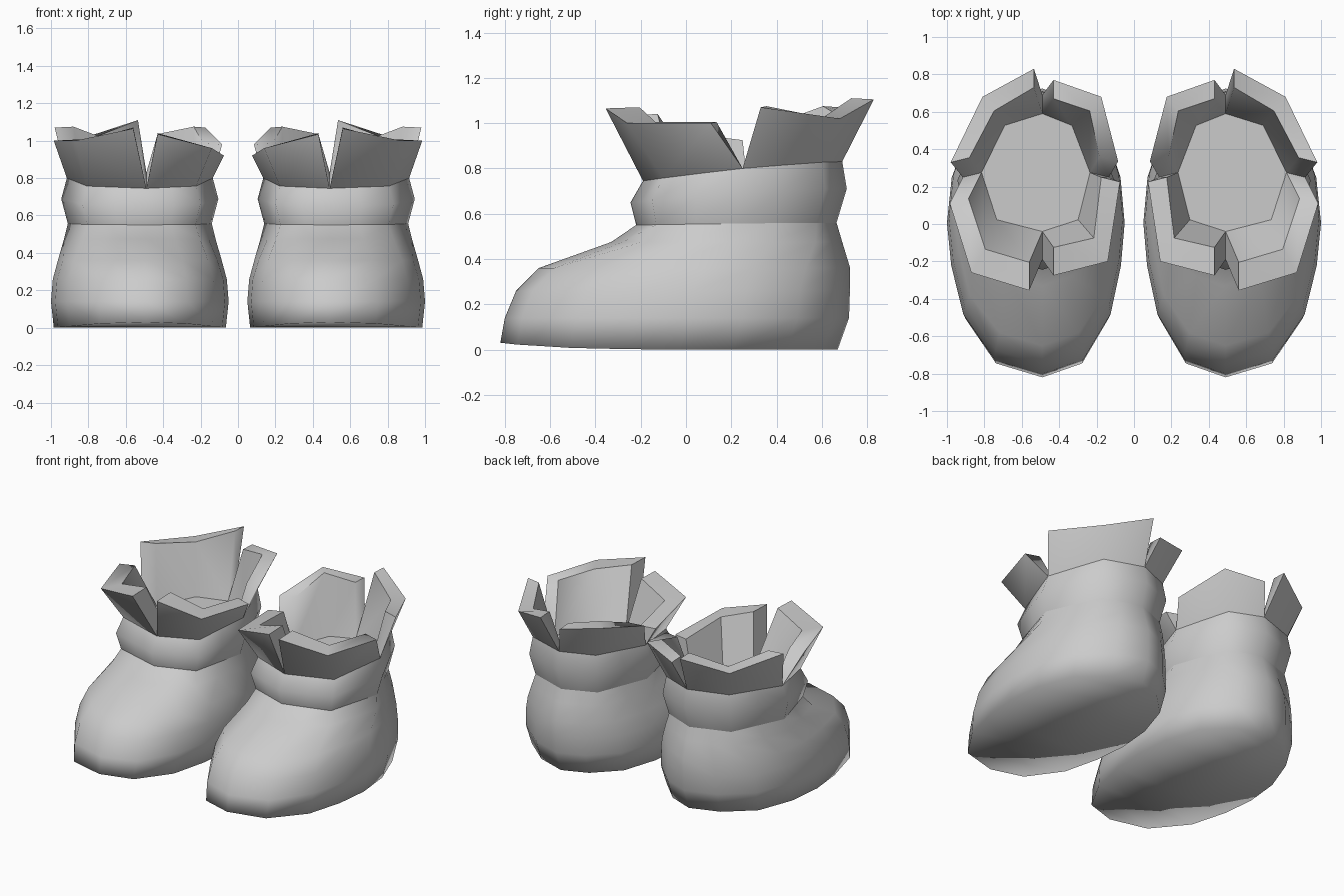
import bpy, bmesh, math
from mathutils import Vector

cube = bpy.data.objects.get("Cube")
if cube:
    bpy.data.objects.remove(cube)

grey = bpy.data.materials.new("light_grey")
grey.use_nodes = True
COLOUR = (0.6, 0.6, 0.6, 1)
grey.diffuse_color = COLOUR
grey.node_tree.nodes["Principled BSDF"].inputs["Base Color"].default_value = COLOUR

CENTRE = 0.525

# Half outlines from front to back: (fraction of half width, fraction of length)
FOOT = [(0, 0), (.5, .05), (.83, .21), (.955, .38), (1, .53),
        (.95, .69), (.77, .85), (.4, .955), (0, 1)]
CORNERS = [(0, 0), (.75, .1), (1, .5), (.62, .9), (0, 1)]
ANKLE = [CORNERS[0]]
for a, b in zip(CORNERS, CORNERS[1:]):
    ANKLE += [((a[0] + b[0]) / 2, (a[1] + b[1]) / 2), b]


def ring(front, back, half, z_front, z_back, blend=1.0, power=1.5):
    """Closed outline blended between the foot and ankle shapes."""
    half_pts = [(f[0] + (a[0] - f[0]) * blend, f[1] + (a[1] - f[1]) * blend)
                for f, a in zip(FOOT, ANKLE)]
    loop = half_pts + [(-w, t) for w, t in half_pts[-2:0:-1]]
    return [Vector((CENTRE - .035 * (1 - abs(w)) + w * half,
                    front + (back - front) * t,
                    z_back + (z_front - z_back) * (1 - t) ** power))
            for w, t in loop]


def finish(name, bm, angle=None):
    """Turn the bmesh into an object mirrored to the other boot."""
    bmesh.ops.recalc_face_normals(bm, faces=bm.faces)
    mesh = bpy.data.meshes.new(name)
    bm.to_mesh(mesh)
    bm.free()
    mesh.materials.append(grey)
    obj = bpy.data.objects.new(name, mesh)
    bpy.context.collection.objects.link(obj)
    bpy.ops.object.select_all(action="DESELECT")
    obj.select_set(True)
    bpy.context.view_layer.objects.active = obj
    if angle:
        bpy.ops.object.shade_smooth_by_angle(angle=math.radians(angle))
    else:
        bpy.ops.object.shade_smooth()
    obj.modifiers.new("pair", "MIRROR").use_mirror_merge = False


def loft(name, rings, sole=False):
    bm = bmesh.new()
    rows = [[bm.verts.new(p) for p in r] for r in rings]
    count = len(rows[0])
    for low, high in zip(rows, rows[1:]):
        for i in range(count):
            j = (i + 1) % count
            bm.faces.new((low[i], low[j], high[j], high[i]))
    if sole:
        # Strips across from side to side, triangles at toe and heel
        base = rows[0]
        for i in range(count // 2):
            strip = [base[i], base[i + 1], base[count - i - 1], base[-i]]
            bm.faces.new(list(dict.fromkeys(strip)))
    finish(name, bm)


# Foot with rounded toe and flat sole
ankle_seam = ring(-.22, .665, .385, .55, .56)
loft("foot", [
    ring(-.82, .67, .46, .03, 0, 0, 6),
    ring(-.80, .72, .475, .14, .14, 0),
    ring(-.75, .724, .465, .26, .26, 0),
    ring(-.65, .725, .438, .36, .36, .15),
    ring(-.33, .69, .405, .475, .475, .7),
    ankle_seam], sole=True)

# Bulging ankle band
rim = ring(-.19, .69, .39, .745, .83)
loft("ankle_band", [ankle_seam, ring(-.245, .71, .42, .65, .71), rim])

# Flat floor sunk inside the opening
inner = ring(-.04, .59, .29, .69, .69)
bm = bmesh.new()
bm.faces.new([bm.verts.new(p) for p in inner[::2]])
finish("opening_floor", bm, 30)

# Four flared cuff flaps: top outer edge points, ordered like the rim
FLAPS = {
    "front_outer_flap": [(.56, -.355, 1.065), (.87, -.26, 1.0), (.985, .11, 1.0)],
    "back_outer_flap": [(.98, .33, 1.07), (.81, .68, 1.02), (.535, .83, 1.105)],
    "back_inner_flap": [(.43, .77, 1.03), (.175, .68, 1.07), (.085, .335, .98)],
    "front_inner_flap": [(.075, .225, .92), (.14, -.2, .96), (.43, -.275, 1.035)],
}
for q, (name, tops) in enumerate(FLAPS.items()):
    bm = bmesh.new()
    rows = []
    for k, top in enumerate(tops):
        i = (q * 4 + k * 2) % len(rim)
        top = Vector(top)
        inward = inner[i] - rim[i]
        inward.z = .005
        rows.append([bm.verts.new(p) for p in
                     (rim[i], top, top + inward, inner[i])])
    for a, b in zip(rows, rows[1:]):
        for s in range(4):
            t = (s + 1) % 4
            bm.faces.new((a[s], a[t], b[t], b[s]))
    bm.faces.new(rows[0])
    bm.faces.new(rows[-1])
    finish(name, bm, 62)
